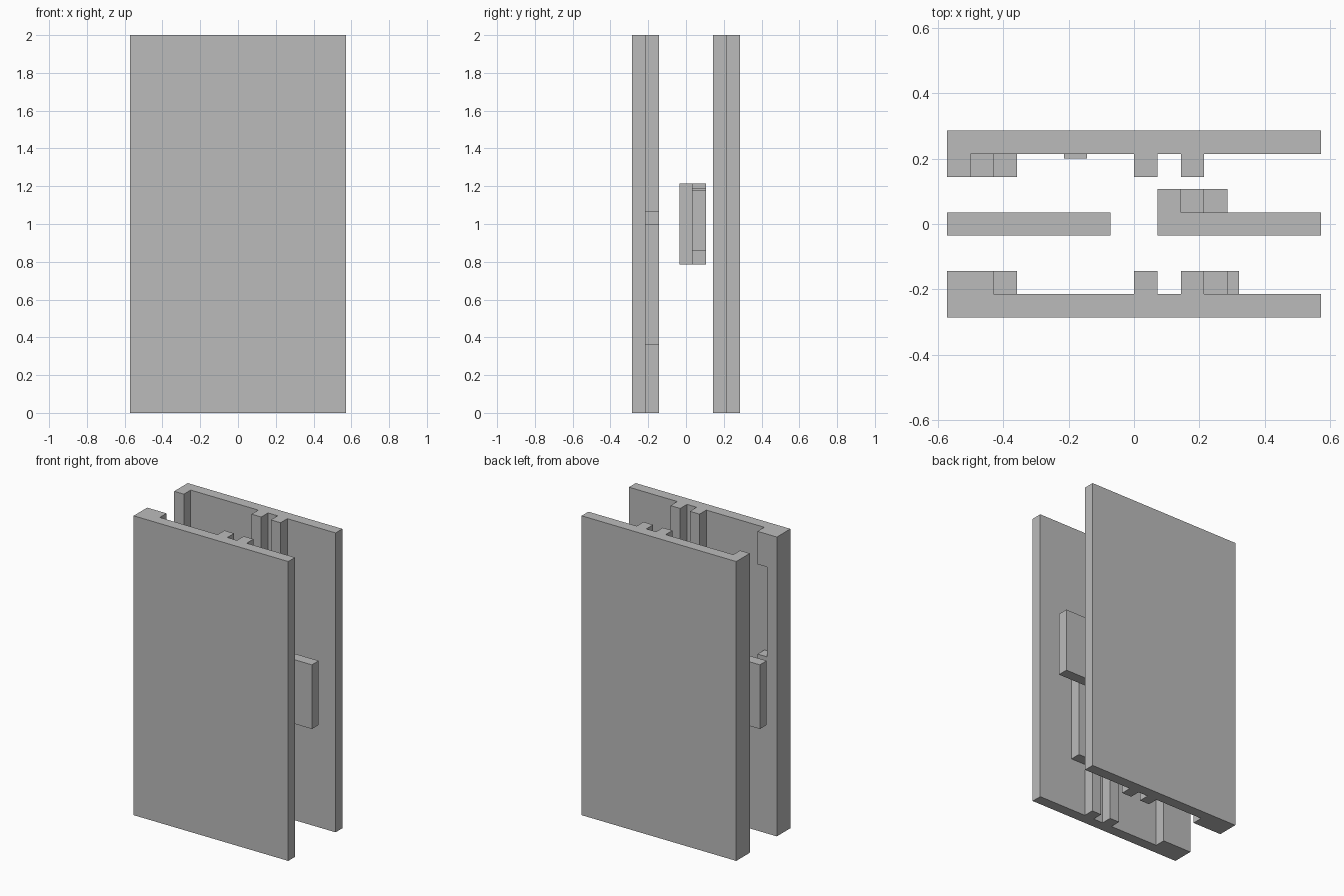
import bpy, bmesh

cube = bpy.data.objects.get("Cube")
if cube:
    bpy.data.objects.remove(cube, do_unlink=True)

grey = bpy.data.materials.new("plain grey")
grey.use_nodes = True
grey.diffuse_color = (0.5, 0.5, 0.5, 1)
grey.node_tree.nodes["Principled BSDF"].inputs["Base Color"].default_value = (0.5, 0.5, 0.5, 1)

U = 1 / 14           # wall thickness, the module of the whole casing
W = 8 * U            # half width
TOP = 2.0


def prism(name, outline, z0, z1):
    """Extrude an xy outline from z0 to z1."""
    bm = bmesh.new()
    base = bm.faces.new([bm.verts.new((x, y, z0)) for x, y in outline])
    up = bmesh.ops.extrude_face_region(bm, geom=[base])["geom"]
    bmesh.ops.translate(bm, vec=(0, 0, z1 - z0),
                        verts=[v for v in up if isinstance(v, bmesh.types.BMVert)])
    bmesh.ops.recalc_face_normals(bm, faces=bm.faces)
    mesh = bpy.data.meshes.new(name)
    bm.to_mesh(mesh)
    bm.free()
    mesh.materials.append(grey)
    obj = bpy.data.objects.new(name, mesh)
    bpy.context.collection.objects.link(obj)
    return obj


def box(name, x0, x1, y0, y1, z0, z1):
    return prism(name, [(x0, y0), (x1, y0), (x1, y1), (x0, y1)], z0, z1)


def casing_half(name, side):
    """Plate with a closed right wall and two full-height guide rails."""
    outer, floor, rim = side * 4 * U, side * 3 * U, side * 2 * U
    outline = [(-W, outer), (-W, rim), (-7 * U, rim), (-7 * U, floor)]
    for x in (0, 2 * U):
        outline += [(x, floor), (x, rim), (x + U, rim), (x + U, floor)]
    outline += [(W, floor), (W, outer)]
    prism(name + "_casing", outline, 0, TOP)
    # stepped ledge beside the closed wall
    box(name + "_upper_ledge", -7 * U, -6 * U, floor, rim, 0, 1.18)
    box(name + "_lower_ledge", -6 * U, -5 * U, floor, rim, 0, 1.0)


casing_half("front", -1)
casing_half("back", 1)

# Front half: wall cap and stepped stop beside the rail
box("front_wall_cap", -7 * U, -6 * U, -3 * U, -2 * U, 1.78, TOP)
box("front_stop_tall", 3 * U, 4 * U, -3 * U, -2 * U, 0.36, 1.07)
box("front_stop_short", 4 * U, 4.5 * U, -3 * U, -2 * U, 0.36, 1.0)

# Back half: shallow pad
box("back_pad", -3 * U, -2 * U, 2.8 * U, 3 * U, 0.96, 1.04)

# Sliding bolts between the halves
LOW, HIGH = 11 * U, 17 * U
box("right_bolt", -W, -U, -U / 2, U / 2, LOW, HIGH)
box("left_bolt", U, W, -U / 2, U / 2, LOW, HIGH)

# Stepped key on the left bolt
for i, (z0, z1) in enumerate([(LOW, HIGH), (LOW, 1.19), (0.86, 1.18)]):
    box("bolt_key_step_%d" % (i + 1), (1 + i) * U, (2 + i) * U, U / 2, 1.5 * U, z0, z1)
